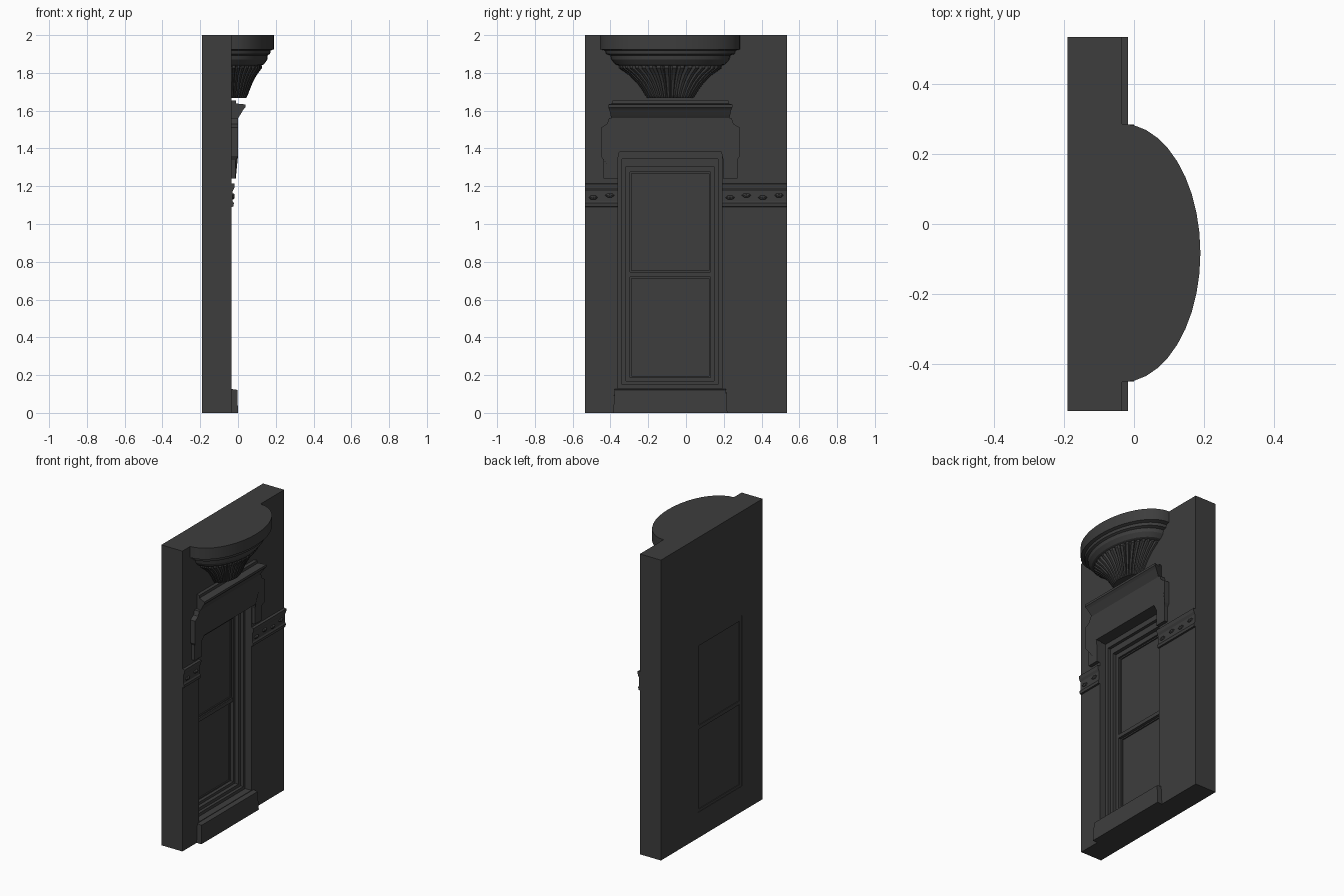
import bpy, bmesh, math

cube = bpy.data.objects.get("Cube")
if cube:
    bpy.data.objects.remove(cube, do_unlink=True)

stone = bpy.data.materials.new("dark grey stone")
stone.use_nodes = True
GREY = (0.047, 0.047, 0.047, 1)
stone.diffuse_color = GREY
stone.node_tree.nodes["Principled BSDF"].inputs["Base Color"].default_value = GREY

C = -0.083      # centre line of window and bracket
WALL = -0.035   # front plane of the wall
BACK = -0.19


def finish(name, bm):
    bmesh.ops.recalc_face_normals(bm, faces=bm.faces)
    mesh = bpy.data.meshes.new(name)
    bm.to_mesh(mesh)
    bm.free()
    mesh.materials.append(stone)
    ob = bpy.data.objects.new(name, mesh)
    bpy.context.collection.objects.link(ob)
    return ob


def loft(name, rings, caps=True, loop=False):
    """Skin between closed rings of points."""
    bm = bmesh.new()
    vs = [[bm.verts.new(p) for p in r] for r in rings]
    n = len(rings[0])
    pairs = list(zip(vs, vs[1:])) + ([(vs[-1], vs[0])] if loop else [])
    for a, b in pairs:
        for i in range(n):
            j = (i + 1) % n
            bm.faces.new((a[i], a[j], b[j], b[i]))
    if caps and not loop:
        bm.faces.new(vs[0])
        bm.faces.new(vs[-1])
    return finish(name, bm)


def rect(x, y0, y1, z0, z1):
    return [(x, y0, z0), (x, y1, z0), (x, y1, z1), (x, y0, z1)]


def box(name, x0, x1, *r):
    return loft(name, [rect(x0, *r), rect(x1, *r)])


def frame(name, x0, x1, outer, inner):
    """Rectangular ring with a through opening."""
    return loft(name, [rect(x0, *outer), rect(x1, *outer),
                       rect(x1, *inner), rect(x0, *inner)], loop=True)


def moulding(name, profile, y0, y1, flare=0):
    """Profile of (x, z) run along y, its ends flaring with projection."""
    rings = [[(x, y + s * flare * (x - WALL), z) for x, z in profile]
             for y, s in ((y0, -1), (y1, 1))]
    return loft(name, rings)


# Wall with its window opening
opening = (-0.36, 0.19, 0.13, 1.38)
frame("wall", BACK, WALL, (-0.535, 0.535, 0, 2), opening)

# Stepped casing and sash frame inside the opening
casing = (-0.34, 0.17, 0.15, 1.345)
stop = (-0.317, 0.148, 0.17, 1.305)
sash = (-0.296, 0.13, 0.187, 1.275)
frame("outer_casing", BACK, -0.08, opening, casing)
frame("inner_casing", BACK, -0.1, casing, stop)
frame("sash_frame", BACK + 0.003, -0.125, stop, sash)

# Two panes, each with a slim bead, and the meeting rail
y0, y1, z0, z1 = sash
for name, lo, hi, x in (("lower", z0, 0.72, -0.155), ("upper", 0.745, z1, -0.145)):
    box(name + "_pane", BACK + 0.008, x, y0, y1, lo, hi)
    frame(name + "_bead", x - 0.01, x + 0.008, (y0, y1, lo, hi),
          (y0 + 0.008, y1 - 0.008, lo + 0.008, hi - 0.008))
box("meeting_rail", BACK + 0.003, -0.128, y0, y1, 0.72, 0.745)

# Sill block at the foot, slightly tapered
loft("sill", [[(WALL - 0.01, C - 0.302, 0), (WALL - 0.01, C + 0.302, 0),
               (0, C + 0.302, 0), (0, C - 0.302, 0)],
              [(WALL - 0.01, C - 0.295, 0.128), (WALL - 0.01, C + 0.295, 0.128),
               (-0.004, C + 0.295, 0.122), (-0.004, C - 0.295, 0.122)]])

# Eared lintel surround: half outline mirrored about the centre line
half = [(0.325, 1.56), (0.335, 1.53), (0.368, 1.51), (0.368, 1.36),
        (0.355, 1.34), (0.355, 1.24), (0.278, 1.24), (0.278, 1.345), (0.27, 1.38)]
outline = half + [(-y, z) for y, z in reversed(half)]
loft("lintel_surround", [
    [(WALL - 0.005, C + y, z) for y, z in outline],
    [(0 if z > 1.35 else -0.012, C + y, z) for y, z in outline]])

# Cornice over the lintel
moulding("lintel_cornice",
         [(WALL - 0.005, 1.555), (0.0, 1.56), (0.01, 1.575), (0.028, 1.605),
          (0.04, 1.618), (0.04, 1.633), (-0.01, 1.638), (-0.012, 1.655),
          (WALL - 0.005, 1.655)], C - 0.298, C + 0.298, 0.4)

# Belt course either side, with small carved buds
belt = [(WALL - 0.005, 1.09), (-0.024, 1.092), (-0.022, 1.11), (-0.028, 1.12),
        (-0.028, 1.175), (-0.02, 1.19), (-0.017, 1.213), (WALL - 0.005, 1.215)]
for side, a, b in (("right", -0.535, -0.36), ("left", 0.19, 0.535)):
    moulding(side + "_belt", belt, a, b)
    count = round((b - a) / 0.085)
    for i in range(count):
        y = a + (i + 0.5) * (b - a) / count
        z = 1.14 + 0.012 * (i % 2)
        loft(f"{side}_bud_{i + 1}", [
            [(x, y + r * math.cos(t * math.pi / 3),
              z + 0.5 * r * math.sin(t * math.pi / 3)) for t in range(6)]
            for x, r in ((-0.03, 0.026), (-0.022, 0.02), (-0.018, 0.008))])


def half_oval(z, width, depth, segments, flute=0):
    ring = []
    for i in range(segments + 1):
        a = math.pi * i / segments
        k = 1 - flute * (i % 4 == 0)
        ring.append((WALL + k * depth * math.sin(a), C + k * width * math.cos(a), z))
    return ring


# Half-oval bracket: slab and stepped mouldings
steps = [(2.0, 0.37, 0.225), (1.925, 0.37, 0.225), (1.918, 0.345, 0.207),
         (1.9, 0.34, 0.205), (1.893, 0.318, 0.192), (1.87, 0.312, 0.19),
         (1.845, 0.29, 0.172), (1.835, 0.26, 0.15)]
bracket = loft("bracket_top", [half_oval(z, w, d, 20) for z, w, d in steps])

# Fluted bell beneath, grooves cut between ribs
bell = [(1.845, 0.27, 0.16, 0.03), (1.825, 0.272, 0.162, 0.1),
        (1.79, 0.222, 0.135, 0.13), (1.75, 0.18, 0.113, 0.13),
        (1.71, 0.15, 0.097, 0.13), (1.68, 0.132, 0.086, 0.1),
        (1.667, 0.122, 0.078, 0.02)]
loft("bracket_fluted_bell", [half_oval(z, w, d, 80, f) for z, w, d, f in bell])

# Soften the curved slab only
bpy.ops.object.select_all(action='DESELECT')
bracket.select_set(True)
bpy.context.view_layer.objects.active = bracket
bpy.ops.object.shade_smooth_by_angle(angle=math.radians(25))
